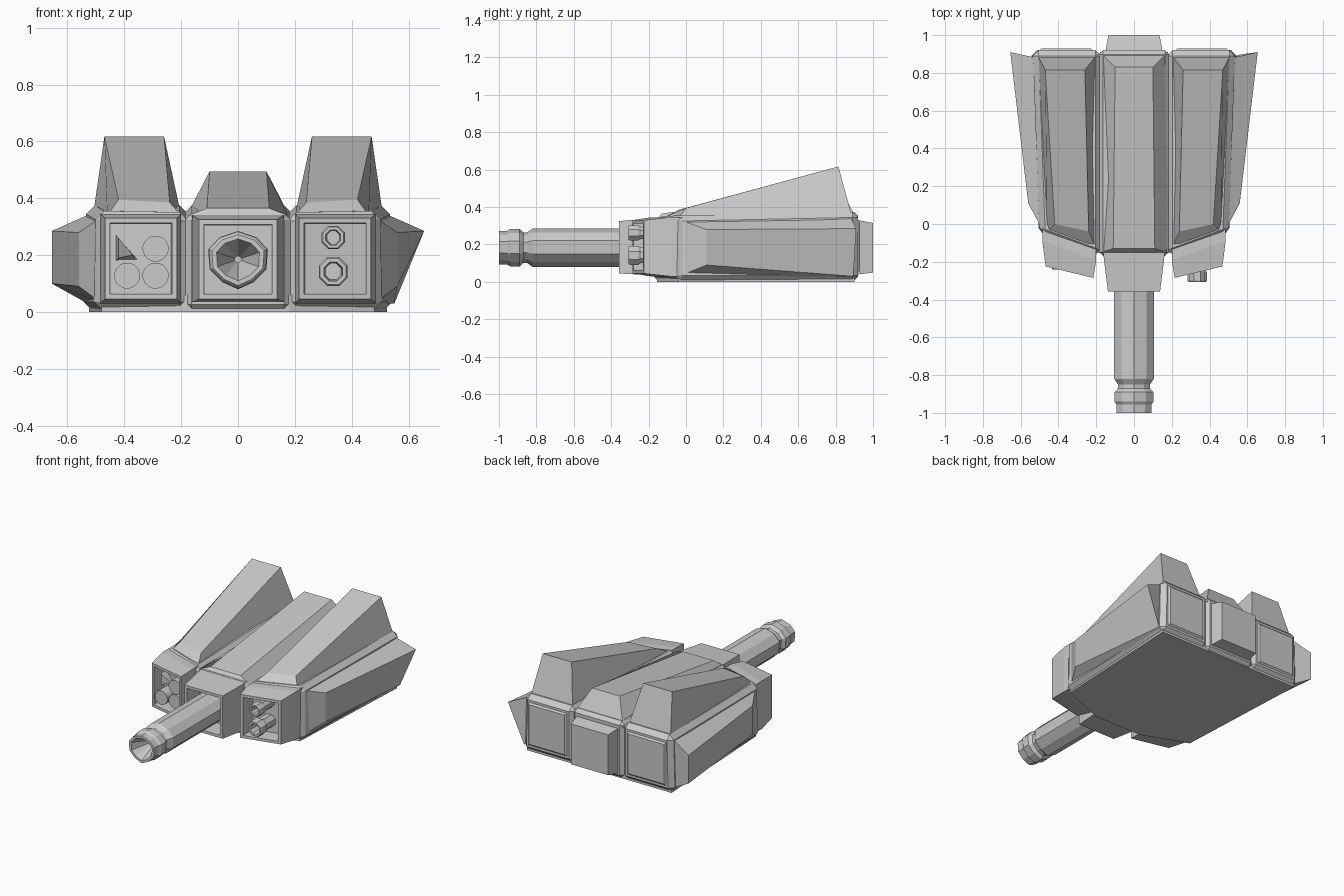
import bpy, bmesh
from math import sin, cos, pi
from mathutils import Vector

if "Cube" in bpy.data.objects:
    bpy.data.objects.remove(bpy.data.objects["Cube"])


def loft(name, rings, bevel=0, recess=None, smooth=False):
    """Skin equal-sized rings into a capped solid; optionally chamfer it or hollow its last cap."""
    bm = bmesh.new()
    vs = [[bm.verts.new(p) for p in r] for r in rings]
    n = len(rings[0])
    for a, b in zip(vs, vs[1:]):
        for i in range(n):
            j = (i + 1) % n
            bm.faces.new((a[i], a[j], b[j], b[i]))
    bm.faces.new(vs[0])
    cap = bm.faces.new(vs[-1])
    bmesh.ops.recalc_face_normals(bm, faces=bm.faces[:])
    if recess:
        rim, depth = recess
        bmesh.ops.inset_region(bm, faces=[cap], thickness=rim)
        deep = bmesh.ops.inset_region(bm, faces=[cap], thickness=0.004)
        bmesh.ops.translate(bm, verts=cap.verts[:], vec=(0, depth, 0))
    if bevel:
        bmesh.ops.bevel(bm, geom=bm.edges[:], offset=bevel, segments=1,
                        affect='EDGES', profile=0.5)
    me = bpy.data.meshes.new(name)
    bm.to_mesh(me)
    bm.free()
    ob = bpy.data.objects.new(name, me)
    bpy.context.collection.objects.link(ob)
    if smooth:
        bpy.ops.object.select_all(action='DESELECT')
        ob.select_set(True)
        bpy.context.view_layer.objects.active = ob
        bpy.ops.object.shade_smooth_by_angle()
    return ob


def plan(pts, z, s=1):
    """Horizontal ring; z is one height or one per point."""
    zs = z if isinstance(z, (list, tuple)) else [z] * len(pts)
    return [(s * x, y, h) for (x, y), h in zip(pts, zs)]


def upright(x0, x1, z0, z1, y0, y1, s=1):
    """Rectangle facing the front, at depth y0 at x0 and y1 at x1."""
    return [(s * x0, y0, z0), (s * x1, y1, z0), (s * x1, y1, z1), (s * x0, y0, z1)]


def disc(x, y, z, r, n):
    return [(x + r * cos(2 * pi * (i + .5) / n), y, z + r * sin(2 * pi * (i + .5) / n))
            for i in range(n)]


# Central hull and continuous belly
centre = [(-.185, -.17), (.185, -.17), (.185, .92), (-.185, .92)]
loft("centre_hull", [plan(centre, .005), plan(centre, [.345, .345, .375, .375])], bevel=.022)
belly = [(-.18, -.155), (.18, -.155), (.48, -.04), (.525, .9), (-.525, .9), (-.48, -.04)]
loft("belly_plate", [plan(belly, 0), plan(belly, .06)])

# Central roof ridge
loft("centre_ridge", [
    plan([(-.175, -.15), (.175, -.15), (.18, .91), (-.18, .91)], .34),
    plan([(-.11, -.13), (.11, -.13), (.1, .83), (-.1, .83)], [.365, .365, .495, .495])])

# Rear block and front barrel housing
loft("rear_block", [upright(-.15, .15, .04, .33, .88, .88),
                    upright(-.15, .15, .04, .33, .92, .92),
                    upright(-.135, .135, .05, .315, 1, 1)])
loft("barrel_housing", [upright(-.165, .165, .03, .345, -.1, -.1),
                        upright(-.16, .16, .035, .34, -.18, -.18),
                        upright(-.138, .138, .045, .325, -.358, -.358)],
     recess=(.025, .13))

# Side pods, roof fins and weapon bays
for side, s in (("left", -1), ("right", 1)):
    pod = [(.175, -.17), (.505, -.05), (.545, .92), (.175, .92)]
    top = [(.175, -.17), (.5, -.05), (.535, .92), (.175, .92)]
    loft(side + "_pod", [plan(pod, .005, s), plan(top, [.35, .355, .375, .375], s)],
         bevel=.03)
    loft(side + "_roof_fin", [
        plan([(.2, -.13), (.46, -.04), (.51, .89), (.2, .89)], .34, s),
        plan([(.24, -.04), (.42, 0), (.47, .815), (.26, .815)], [.385, .395, .617, .617], s)])
    loft(side + "_bay", [upright(.2, .485, .03, .345, -.1, -.02, s),
                         upright(.2, .485, .03, .345, -.19, -.09, s),
                         upright(.215, .468, .045, .33, -.285, -.225, s)],
         recess=(.025, .1))
    # Rear pod panel
    loft(side + "_rear_panel", [upright(.21, .51, .04, .34, .91, .91, s),
                                upright(.23, .49, .06, .32, .93, .93, s)])

# Flank fins: the left is a full block, the right narrows to an upper point
for side, s, low in (("left", -1, (.655, .91, .1)), ("right", 1, (.55, .895, .03))):
    root = [(.48, -.04, .03), (.53, .88, .03), (.52, .88, .345), (.48, -.04, .335)]
    tip = [(.56, .11, .09), low, (.655, .91, .285), (.56, .11, .28)]
    loft(side + "_flank_fin", [[(s * x, y, z) for x, y, z in r] for r in (root, tip)])

# Main barrel: faceted tube with necked, hollow muzzle
section = [(0, .1), (.065, .078), (.105, .035), (.1, -.035), (.055, -.08), (0, -.105),
           (-.055, -.08), (-.1, -.035), (-.105, .035), (-.065, .078)]
steps = [(-.2, 1), (-.82, 1), (-.85, .8), (-.87, .8), (-.89, .98), (-.94, .98),
         (-.955, .88), (-1, .88), (-1, .72), (-.86, .12)]
loft("main_barrel", [[(k * x, y, .185 + k * z) for x, z in section] for y, k in steps])

# Rockets in the left bay
for i, (x, z) in enumerate([(-.39, .128), (-.29, .128), (-.29, .223)]):
    loft(f"rocket_{i + 1}", [disc(x, -.1, z, .046, 16), disc(x, -.24, z, .046, 16)],
         smooth=True)
loft("empty_rocket_slot", [
    [(-.43, -.13, .18), (-.35, -.15, .18), (-.43, -.13, .27)],
    [(-.42, -.2, .19), (-.37, -.16, .2), (-.42, -.2, .26)]])

# Twin small guns in the right bay
for name, z, r in (("lower", .142, .055), ("upper", .262, .044)):
    loft(name + "_small_gun", [disc(.335, y, z, r * k, 8) for y, k in
                               ((-.1, .8), (-.24, .8), (-.255, 1), (-.3, 1), (-.308, .9),
                                (-.308, .65), (-.23, .55))])
